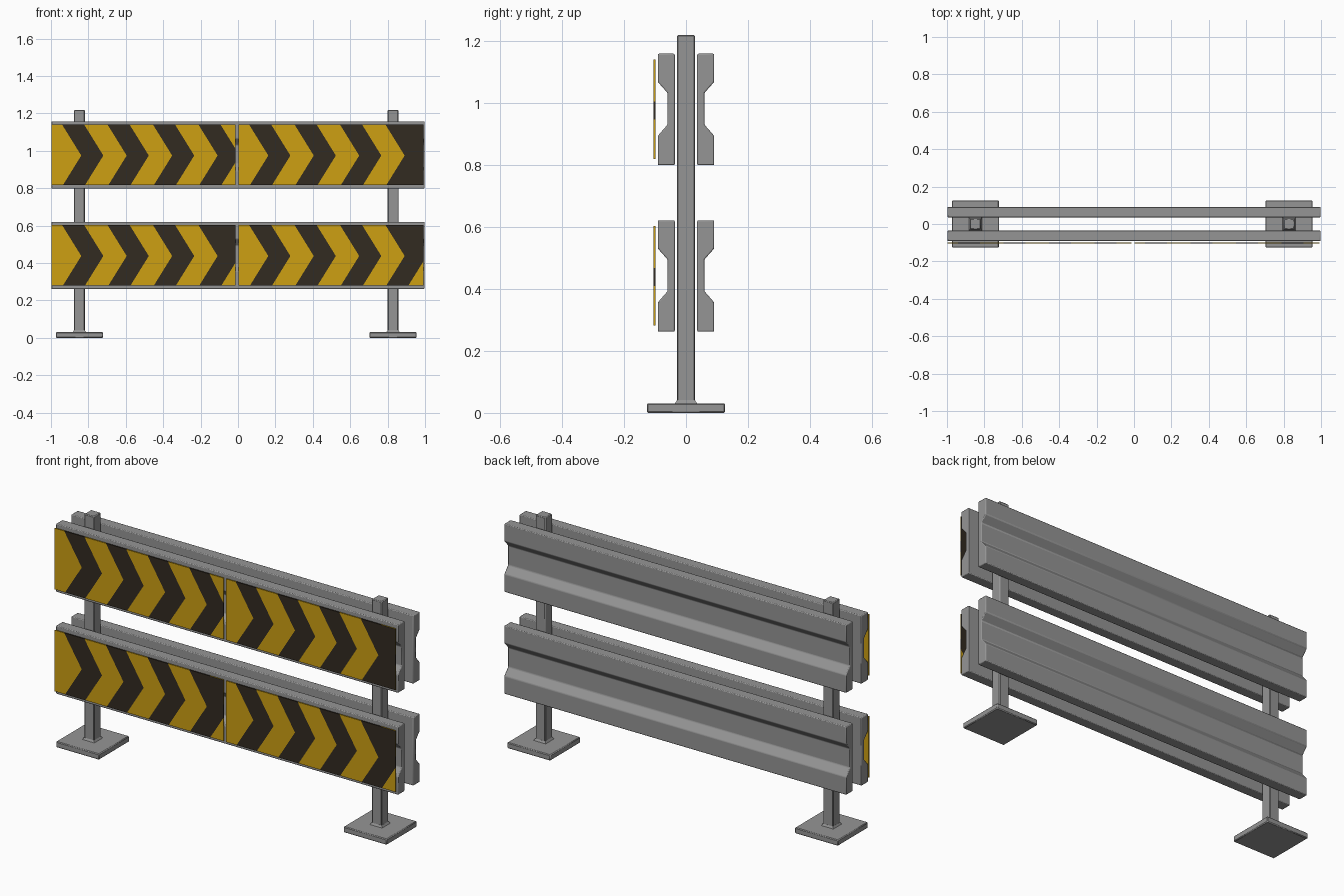
import bpy, bmesh, math
from mathutils import Vector

if "Cube" in bpy.data.objects:
    bpy.data.objects.remove(bpy.data.objects["Cube"])


def material(name, rgb):
    m = bpy.data.materials.new(name)
    m.diffuse_color = (*rgb, 1)
    m.use_nodes = True
    m.node_tree.nodes["Principled BSDF"].inputs["Base Color"].default_value = m.diffuse_color
    return m


STEEL = material("galvanised_grey", (0.30, 0.30, 0.30))
YELLOW = material("warning_yellow", (0.61, 0.35, 0.006))
BLACK = material("warning_black", (0.032, 0.024, 0.015))


def finish(name, bm, mats, bevel=0.0, segments=1):
    bmesh.ops.recalc_face_normals(bm, faces=bm.faces)
    me = bpy.data.meshes.new(name)
    bm.to_mesh(me)
    bm.free()
    for m in mats:
        me.materials.append(m)
    ob = bpy.data.objects.new(name, me)
    bpy.context.collection.objects.link(ob)
    if bevel:
        b = ob.modifiers.new("soft_edges", 'BEVEL')
        b.width, b.segments = bevel, segments
        b.limit_method = 'ANGLE'
        b.angle_limit = math.radians(25)
    bpy.context.view_layer.objects.active = ob
    ob.select_set(True)
    bpy.ops.object.shade_smooth_by_angle(angle=math.radians(35))
    ob.select_set(False)
    return ob


def box(lo, hi):
    bm = bmesh.new()
    bmesh.ops.create_cube(bm, size=1)
    for v in bm.verts:
        v.co = [(l + h) / 2 + c * (h - l) for c, l, h in zip(v.co, lo, hi)]
    return bm


# posts with foot plates and weld collars
for side, x in (("left", -0.848), ("right", 0.829)):
    finish(f"{side}_post", box((x - 0.029, -0.029, 0.02), (x + 0.029, 0.029, 1.219)), [STEEL], 0.004)
    finish(f"{side}_foot_plate", box((x - 0.126, -0.126, 0), (x + 0.126, 0.126, 0.031)), [STEEL], 0.004)
    weld = box((x - 0.037, -0.037, 0.028), (x + 0.037, 0.037, 0.041))
    for v in weld.verts:
        if v.co.z > 0.035:
            v.co.x = x + (v.co.x - x) * 0.79
            v.co.y *= 0.79
    finish(f"{side}_weld", weld, [STEEL])

# guard rails: extruded profile (distance from centre, height above rail bottom)
PROFILE = [(0.036, 0), (0.091, 0), (0.091, 0.094), (0.059, 0.131),
           (0.059, 0.232), (0.091, 0.268), (0.091, 0.359), (0.036, 0.359)]


def rail(name, sign, z0):
    bm = bmesh.new()
    f = bm.faces.new([bm.verts.new((-0.998, sign * d, z0 + h)) for d, h in PROFILE])
    ext = bmesh.ops.extrude_face_region(bm, geom=[f])["geom"]
    bmesh.ops.translate(bm, verts=[g for g in ext if isinstance(g, bmesh.types.BMVert)],
                        vec=(1.995, 0, 0))
    if f.is_valid and len([c for c in bm.faces if len(c.verts) == 8]) < 2:
        bm.faces.new([v for v in f.verts])
    finish(name, bm, [STEEL], 0.004, 2)


# chevron panels: thin plate cut along the slanted chevron borders
PITCH, HALF, SLOPE = 0.243, 0.118, 0.62


def panel(name, x0, x1, z0):
    bm = box((x0, -0.104, z0), (x1, -0.098, z0 + 0.322))
    tip = z0 + 0.157
    first = x0 + 0.158

    def cut(point, normal, keep):
        faces = [f for f in bm.faces if keep(f.calc_center_median().z)]
        geom = set(faces)
        for f in faces:
            geom.update(f.edges)
            geom.update(f.verts)
        bmesh.ops.bisect_plane(bm, geom=list(geom), dist=1e-6, plane_co=point, plane_no=normal)

    cut(Vector((0, 0, tip)), Vector((0, 0, 1)), lambda z: True)
    for i in range(8):
        x = first + (i // 2) * PITCH + (i % 2) * HALF
        cut(Vector((x, 0, tip)), Vector((1, 0, SLOPE)), lambda z: z > tip)
        cut(Vector((x, 0, tip)), Vector((1, 0, -SLOPE)), lambda z: z < tip)
    # black where the position along the chevron lies inside a stripe
    for f in bm.faces:
        c = f.calc_center_bounds() if len(f.verts) < 4 else f.calc_center_median()
        u = c.x + SLOPE * abs(c.z - tip) - first
        f.material_index = 1 if u > 0 and u % PITCH < HALF and u < 4 * PITCH else 0
    finish(name, bm, [YELLOW, BLACK])


for level, z0 in (("lower", 0.262), ("upper", 0.799)):
    rail(f"{level}_front_rail", -1, z0)
    rail(f"{level}_back_rail", 1, z0)
    panel(f"{level}_left_chevron_panel", -0.996, -0.013, z0 + 0.019)
    panel(f"{level}_right_chevron_panel", 0.004, 0.991, z0 + 0.019)
